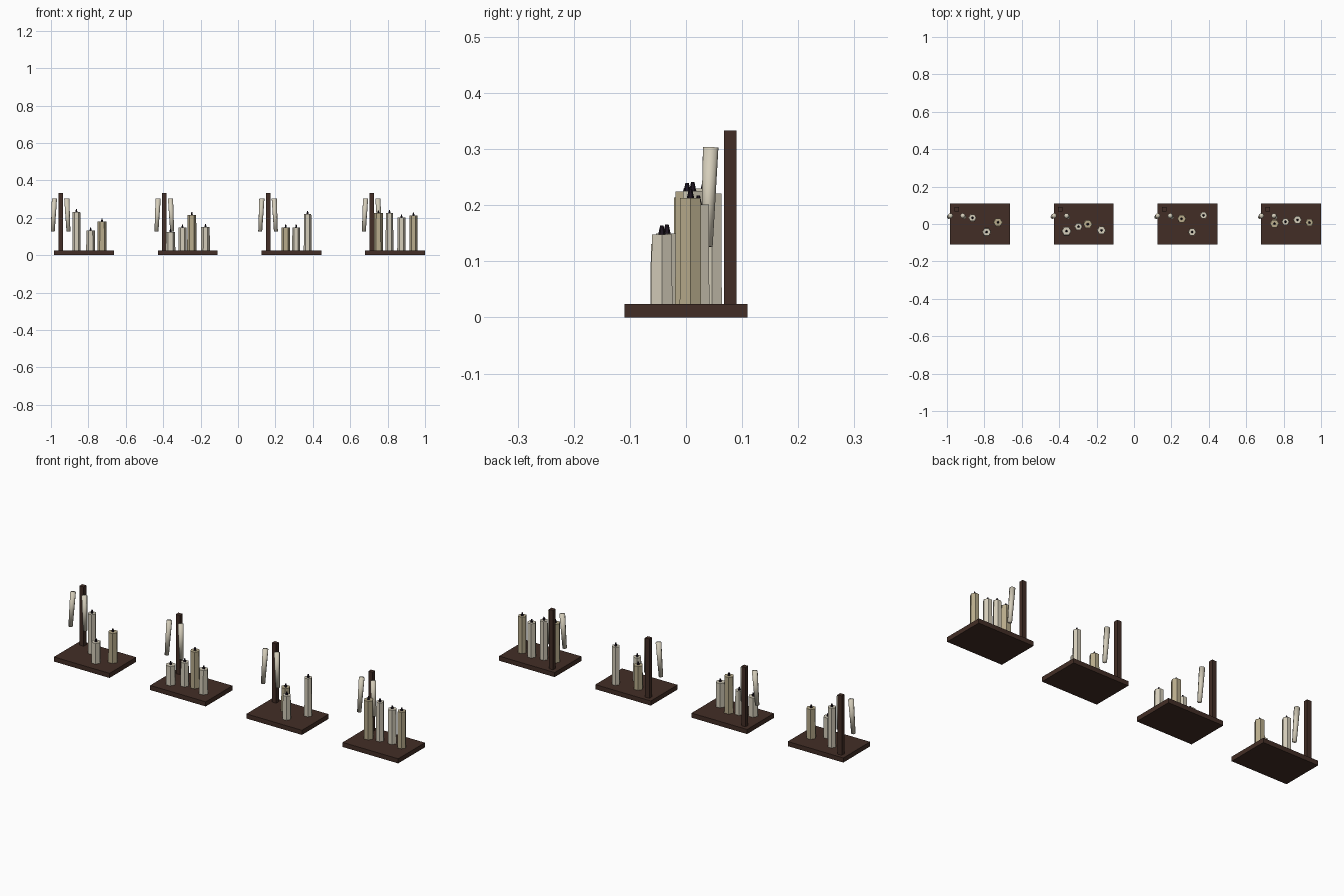
import bpy
from mathutils import Vector

cube = bpy.data.objects.get("Cube")
if cube:
    bpy.data.objects.remove(cube, do_unlink=True)


def material(name, rgb):
    m = bpy.data.materials.new(name)
    m.use_nodes = True
    m.diffuse_color = (*rgb, 1)
    m.node_tree.nodes["Principled BSDF"].inputs["Base Color"].default_value = (*rgb, 1)
    return m


WOOD = material("dark wood", (0.055, 0.027, 0.019))
BONE = material("pale wax", (0.66, 0.61, 0.49))
TAN = material("tan wax", (0.48, 0.41, 0.26))
WICK = material("black wick", (0.012, 0.007, 0.014))


def finish(name, mat):
    ob = bpy.context.object
    ob.name = name
    ob.data.materials.append(mat)
    return ob


def box(name, centre, size, mat):
    bpy.ops.mesh.primitive_cube_add(size=1, location=centre)
    ob = finish(name, mat)
    ob.scale = size
    bpy.ops.object.transform_apply(location=False, rotation=False, scale=True)


def taper(name, bottom, top, r1, r2, sides, mat, turn=0):
    """Tapered prism running between two points, with a corner on +x."""
    a, b = Vector(bottom), Vector(top)
    bpy.ops.mesh.primitive_cone_add(vertices=sides, radius1=r1, radius2=r2,
                                    depth=(b - a).length)
    ob = finish(name, mat)
    ob.rotation_euler.z = turn
    bpy.ops.object.transform_apply(location=False, rotation=True, scale=False)
    ob.location = (a + b) / 2
    tilt = Vector((0, 0, 1)).rotation_difference(b - a)
    ob.rotation_euler = tilt.to_euler()
    return ob


BASE_TOP = 0.024
# Standing candles of each stand: x, y, top height, radius, wax
STANDS = [
    [(-.864, .033, .230, .021, BONE), (-.788, -.043, .131, .023, BONE),
     (-.727, .009, .179, .024, TAN)],
    [(-.361, -.038, .124, .025, BONE), (-.297, -.014, .147, .021, BONE),
     (-.247, -.001, .214, .024, TAN), (-.174, -.034, .150, .023, BONE)],
    [(.255, .028, .147, .023, TAN), (.311, -.043, .148, .021, BONE),
     (.372, .046, .221, .020, BONE)],
    [(.751, .002, .224, .024, TAN), (.810, .012, .225, .020, BONE),
     (.874, .022, .201, .022, BONE), (.938, .008, .213, .0215, TAN)],
]

for i, candles in enumerate(STANDS):
    n = i + 1
    cx = -0.8235 + i * 0.5545
    # Board and upright post
    box(f"base_board_{n}", (cx, 0, BASE_TOP / 2), (0.32, 0.22, BASE_TOP), WOOD)
    px = cx - 0.125
    box(f"post_{n}", (px, 0.079, 0.1765), (0.024, 0.022, 0.313), WOOD)

    # Pair of hanging candles beside the post
    for side, s in (("right", -1), ("left", 1)):
        taper(f"hanging_candle_{side}_{n}", (px + s * 0.042, 0.037, 0.126),
              (px + s * 0.033, 0.044, 0.303), 0.0105, 0.0138, 8, BONE)
        bpy.ops.object.shade_smooth()

    # Six-sided standing candles with wicks
    for k, (x, y, h, r, wax) in enumerate(candles):
        taper(f"candle_{n}_{k + 1}", (x, y, BASE_TOP), (x, y, h),
              r * 1.03, r * 0.98, 6, wax, turn=0.5236)
        taper(f"wick_{n}_{k + 1}", (x, y, h), (x, y, h + 0.016),
              0.0065, 0.003, 6, WICK)
